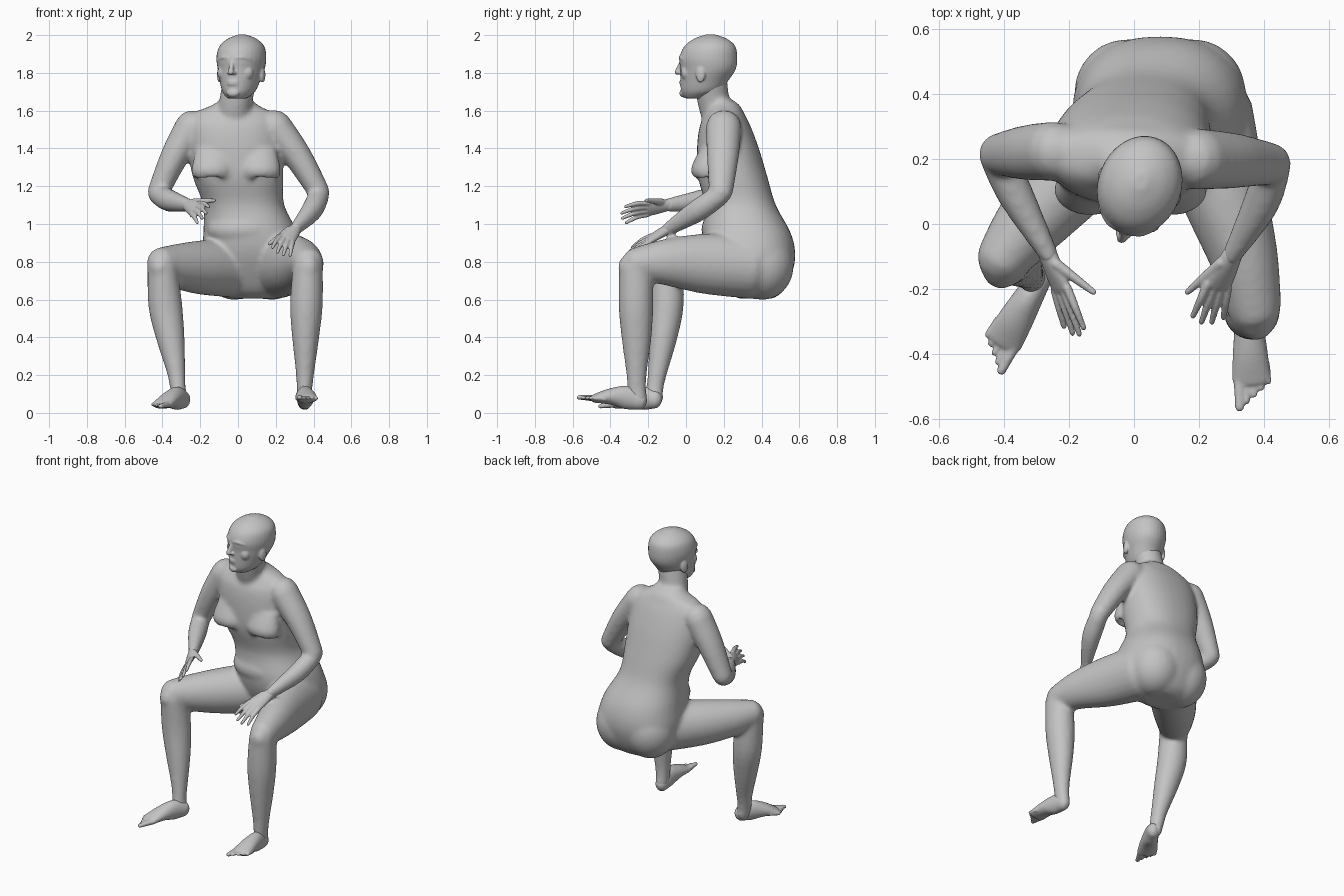
import bpy, bmesh, math
from mathutils import Vector, Matrix

cube = bpy.data.objects.get("Cube")
if cube:
    bpy.data.objects.remove(cube, do_unlink=True)

GREY = (0.55, 0.55, 0.55, 1)
skin = bpy.data.materials.new("plain grey")
skin.use_nodes = True
skin.diffuse_color = GREY
skin.node_tree.nodes["Principled BSDF"].inputs["Base Color"].default_value = GREY


def curve_through(points, steps=4):
    """Catmull-Rom interpolation of position and radii together."""
    pts = [Vector(p) for p in points]
    out = []
    for i in range(len(pts) - 1):
        p0, p1, p2 = pts[max(i - 1, 0)], pts[i], pts[i + 1]
        p3 = pts[min(i + 2, len(pts) - 1)]
        for k in range(steps):
            t = k / steps
            out.append((p1 * 2 + (p2 - p0) * t + (p0 * 2 - p1 * 5 + p2 * 4 - p3) * t**2
                        + (p1 * 3 - p0 - p2 * 3 + p3) * t**3) / 2)
    return out + [pts[-1]]


def tube(bm, points, side=(1, 0, 0), axis=None, cap=True, power=1.0, sides=24):
    """Loft elliptical rings (x, y, z, radius along side, other radius)."""
    rows = curve_through(points)
    cen = [Vector(r[:3]) for r in rows]
    rings = []
    for i, r in enumerate(rows):
        t = Vector(axis) if axis else cen[min(i + 1, len(cen) - 1)] - cen[max(i - 1, 0)]
        rings.append((cen[i], t.normalized(), r[3], r[4]))
    if cap:  # rounded ends
        for end, sign in ((0, -1), (-1, 1)):
            c, t, a, b = rings[end]
            for deg in (30, 60, 80):
                w, h = math.cos(math.radians(deg)), math.sin(math.radians(deg))
                ring = (c + t * sign * h * min(a, b), t, a * w, b * w)
                rings.insert(0, ring) if sign < 0 else rings.append(ring)
    loops = []
    for c, t, a, b in rings:
        s = Vector(side)
        s = (s - t * s.dot(t)).normalized()
        u = t.cross(s)
        loop = []
        for k in range(sides):
            ang = math.tau * k / sides
            ca, sa = math.cos(ang), math.sin(ang)
            ca = math.copysign(abs(ca) ** power, ca)
            sa = math.copysign(abs(sa) ** power, sa)
            loop.append(bm.verts.new(c + s * a * ca + u * b * sa))
        loops.append(loop)
    for low, high in zip(loops, loops[1:]):
        for k in range(sides):
            n = (k + 1) % sides
            bm.faces.new((low[k], low[n], high[n], high[k]))
    bm.faces.new(loops[0][::-1])
    bm.faces.new(loops[-1])


def ball(bm, centre, radii):
    m = Matrix.Translation(centre) @ Matrix.Diagonal((*radii, 1))
    bmesh.ops.create_uvsphere(bm, u_segments=24, v_segments=16, radius=1, matrix=m)


def finish(bm, name, voxel, smooth):
    """Fuse the overlapping volumes into one soft surface."""
    bmesh.ops.recalc_face_normals(bm, faces=bm.faces)
    me = bpy.data.meshes.new(name)
    bm.to_mesh(me)
    bm.free()
    me.materials.append(skin)
    ob = bpy.data.objects.new(name, me)
    bpy.context.collection.objects.link(ob)
    rm = ob.modifiers.new("fuse", 'REMESH')
    rm.mode = 'VOXEL'
    rm.voxel_size = voxel
    rm.use_smooth_shade = True
    sm = ob.modifiers.new("soften", 'SMOOTH')
    sm.factor = 0.5
    sm.iterations = smooth


# Torso
bm = bmesh.new()
tube(bm, [(.085, .37, .605, .12, .09), (.085, .365, .64, .19, .145), (.08, .36, .72, .245, .195),
          (.08, .345, .83, .27, .234), (.068, .322, .95, .252, .234), (.03, .288, 1.1, .215, .188),
          (0, .247, 1.25, .24, .184), (-.015, .222, 1.4, .25, .164), (-.025, .207, 1.52, .24, .134),
          (-.025, .208, 1.585, .21, .1), (-.015, .205, 1.63, .12, .078), (-.01, .18, 1.66, .085, .06)],
     axis=(0, 0, 1), cap=False, power=.88, sides=32)
tube(bm, [(-.02, .19, 1.53, .1, .09), (-.015, .15, 1.63, .088, .085), (.01, .13, 1.76, .09, .088)])
for s in (-1, 1):
    tube(bm, [(-.01 + s * .12, .125, 1.4, .09, .05), (-.01 + s * .125, .105, 1.29, .112, .08),
              (-.01 + s * .125, .115, 1.235, .1, .065)], axis=(0, 0, 1))  # chest
    ball(bm, (.08 + s * .1, .405, .78), (.165, .166, .182))               # buttock
ball(bm, (.04, .21, .97), (.205, .13, .1))                                # belly

# Arms
tube(bm, [(-.245, .225, 1.515, .088, .092), (-.335, .22, 1.36, .075, .085),
          (-.422, .215, 1.17, .058, .064)])
tube(bm, [(-.422, .21, 1.16, .056, .056), (-.365, .09, 1.125, .056, .06), (-.26, -.1, 1.1, .03, .036)])
tube(bm, [(.195, .2, 1.515, .09, .095), (.315, .195, 1.36, .075, .085), (.428, .185, 1.17, .058, .064)])
tube(bm, [(.428, .175, 1.15, .056, .056), (.39, .06, 1.07, .056, .06), (.3, -.1, .97, .03, .036)])

# Thighs, shins and kneecaps
tube(bm, [(-.02, .33, .77, .15, .16), (-.2, .14, .77, .135, .143),
          (-.33, -.01, .778, .108, .116), (-.4, -.1, .79, .085, .09)])
tube(bm, [(-.4, -.105, .775, .08, .09), (-.385, -.1, .57, .09, .088),
          (-.358, -.12, .4, .076, .074), (-.328, -.15, .22, .05, .052),
          (-.318, -.165, .13, .042, .046), (-.305, -.165, .07, .04, .045)])
tube(bm, [(.21, .33, .775, .16, .17), (.275, .1, .79, .135, .16),
          (.338, -.1, .798, .107, .125), (.37, -.255, .79, .085, .09)])
tube(bm, [(.37, -.265, .775, .08, .09), (.362, -.265, .57, .087, .092),
          (.358, -.262, .4, .072, .08), (.355, -.262, .22, .05, .056),
          (.352, -.26, .13, .042, .05), (.352, -.25, .07, .04, .045)])
ball(bm, (-.41, -.15, .77), (.055, .05, .065))
ball(bm, (.375, -.31, .77), (.055, .05, .065))
finish(bm, "body", .011, 14)

# Head, built facing forward and then turned
bm = bmesh.new()
tube(bm, [(.02, .045, 1.665, .05, .055), (.02, .075, 1.7, .084, .105), (.02, .096, 1.76, .105, .13),
          (.02, .116, 1.82, .121, .15), (.02, .118, 1.88, .129, .156), (.02, .126, 1.94, .117, .138),
          (.02, .13, 1.98, .076, .09), (.02, .13, 2.003, .02, .025)],
     axis=(0, 0, 1), cap=False, sides=32)
tube(bm, [(.02, -.03, 1.865, .01, .009), (.02, -.044, 1.83, .012, .013),
          (.02, -.056, 1.803, .016, .014)])                             # nose
ball(bm, (.02, -.02, 1.692), (.035, .022, .022))                        # chin
for z in (1.754, 1.741):
    ball(bm, (.02, -.03, z), (.03, .011, .007))                         # lips
for s in (-1, 1):
    tube(bm, [(.02 + s * .02, -.03, 1.878, .01, .009), (.02 + s * .055, -.02, 1.882, .009, .009),
              (.02 + s * .085, .006, 1.872, .008, .007)], side=(0, 0, 1))  # brow
    ball(bm, (.02 + s * .045, -.014, 1.852), (.018, .012, .008))        # eye
    ball(bm, (.02 + s * .015, -.041, 1.8), (.011, .011, .008))          # nostril
    ball(bm, (.02 + s * .06, .02, 1.8), (.04, .032, .04))               # cheek
    ball(bm, (.02 + s * .12, .115, 1.79), (.013, .026, .043))           # ear
pivot = Vector((.02, .125, 0))
bmesh.ops.rotate(bm, cent=pivot, matrix=Matrix.Rotation(math.radians(-19), 3, 'Z'), verts=bm.verts)
finish(bm, "head", .006, 4)


def hand(name, wrist, knuckle, tip, across, thumb):
    wrist, knuckle, tip, thumb = map(Vector, (wrist, knuckle, tip, thumb))
    across = Vector(across).normalized()
    bm = bmesh.new()
    mid = wrist.lerp(knuckle, .55)
    tube(bm, [(*wrist, .032, .028), (*mid, .042, .022), (*knuckle, .046, .016)], side=across)
    for i, reach in enumerate((.93, 1.05, 1, .82)):
        a = knuckle + across * (i - 1.5) * .024
        b = knuckle.lerp(tip, reach) + across * (i - 1.5) * .035
        bend = a.lerp(b, .5) + Vector((0, 0, .008))
        tube(bm, [(*a, .014, .014), (*bend, .0125, .0125), (*b, .009, .009)], side=across, sides=12)
    base = wrist.lerp(knuckle, .3) - across * .025
    tube(bm, [(*base, .02, .018), (*base.lerp(thumb, .55), .015, .014), (*thumb, .01, .01)],
         side=(0, 0, 1), sides=12)
    finish(bm, name, .005, 3)


hand("right_hand", (-.265, -.095, 1.1), (-.225, -.2, 1.08), (-.18, -.335, 1.045),
     (-.5, -.1, -.8), (-.125, -.21, 1.125))
hand("left_hand", (.303, -.095, .973), (.258, -.19, .92), (.225, -.3, .845),
     (.8, -.15, -.45), (.165, -.21, .895))


def foot(name, heel, front, inner):
    """Inner is +1 when the big toe lies towards +x."""
    heel, front = Vector(heel), Vector(front)
    d = (front - heel).normalized()
    side = d.cross(Vector((0, 0, 1))).normalized()
    if side.x * inner < 0:
        side = -side
    up = Vector((0, 0, .015))
    bm = bmesh.new()
    tube(bm, [(*heel, .038, .048), (*(heel.lerp(front, .3) + up), .045, .062),
              (*(heel.lerp(front, .65) + up), .054, .044), (*front, .06, .024)], side=side)
    for i in range(5):
        r = .018 if i == 0 else .0135
        a = front + side * (.038 - i * .021) - d * .012 * i
        b = a + d * (.085 - i * .007) + side * (.002 - i * .002)
        tube(bm, [(*a, r, r), (*a.lerp(b, .6), r * .85, r * .8), (*b, r * .8, r * .7)],
             side=side, sides=12)
    finish(bm, name, .006, 3)


foot("right_foot", (-.29, -.165, .07), (-.402, -.36, .045), 1)
foot("left_foot", (.352, -.245, .062), (.362, -.48, .077), -1)
